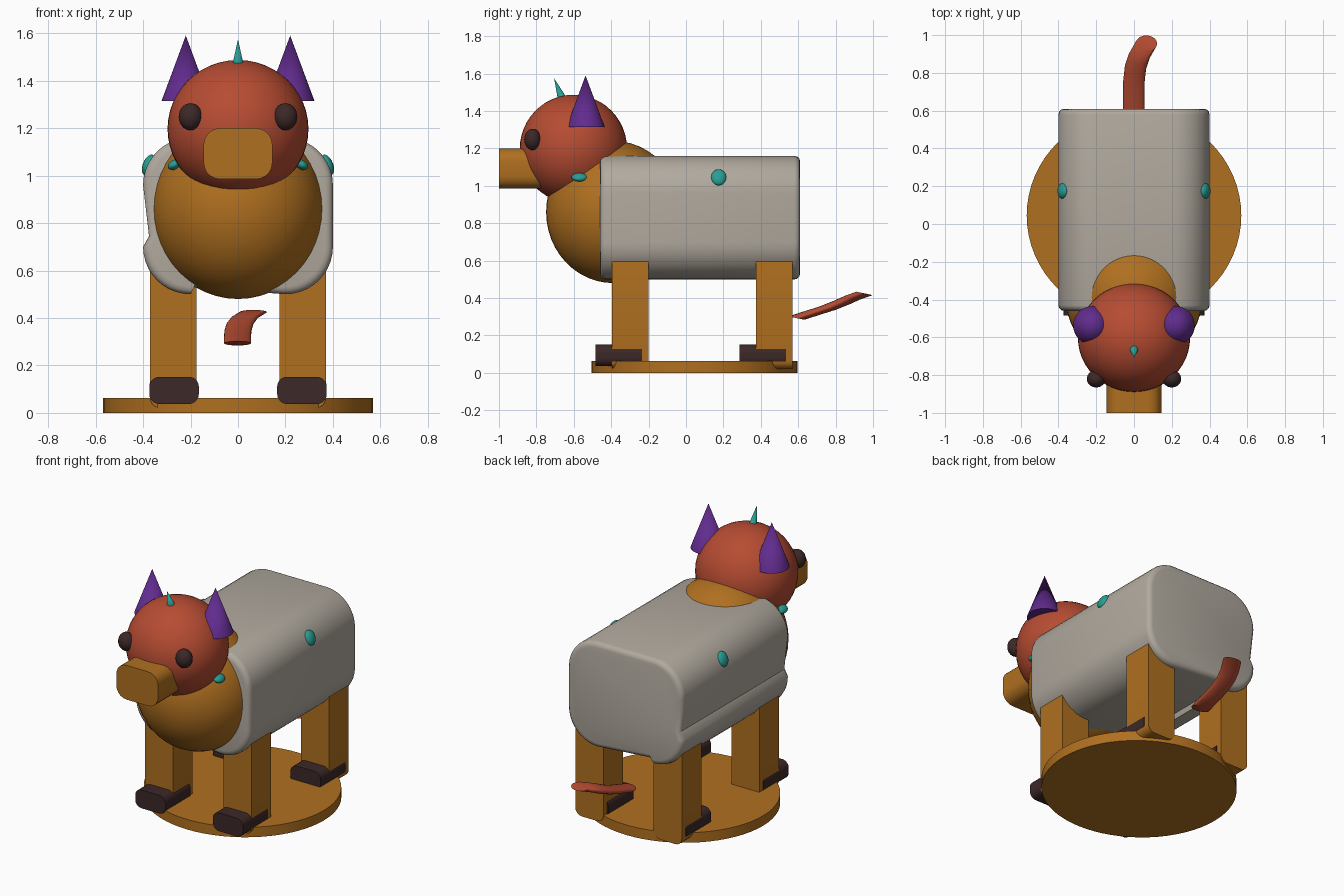
import bpy, bmesh, math
from mathutils import Vector, Matrix

if "Cube" in bpy.data.objects:
    bpy.data.objects.remove(bpy.data.objects["Cube"])


def material(name, rgb):
    m = bpy.data.materials.new(name)
    m.diffuse_color = (*rgb, 1)
    m.use_nodes = True
    m.node_tree.nodes["Principled BSDF"].inputs["Base Color"].default_value = m.diffuse_color
    return m


AMBER = material("amber", (0.43, 0.16, 0.014))
RED = material("brick red", (0.47, 0.072, 0.032))
GREY = material("warm grey", (0.44, 0.40, 0.345))
DARK = material("dark brown", (0.045, 0.021, 0.021))
PURPLE = material("purple", (0.12, 0.025, 0.27))
TEAL = material("teal", (0.022, 0.34, 0.29))


def finish(name, bm, mat, angle=35):
    bmesh.ops.recalc_face_normals(bm, faces=bm.faces[:])
    me = bpy.data.meshes.new(name)
    bm.to_mesh(me)
    bm.free()
    me.materials.append(mat)
    ob = bpy.data.objects.new(name, me)
    bpy.context.collection.objects.link(ob)
    bpy.ops.object.select_all(action='DESELECT')
    ob.select_set(True)
    bpy.context.view_layer.objects.active = ob
    bpy.ops.object.shade_smooth_by_angle(angle=math.radians(angle))
    return ob


def ellipsoid(name, loc, radii, mat, tilt=0, seg=32):
    bm = bmesh.new()
    mtx = (Matrix.Translation(loc) @ Matrix.Rotation(tilt, 4, 'Y')
           @ Matrix.Diagonal((*radii, 1)))
    bmesh.ops.create_uvsphere(bm, u_segments=seg, v_segments=seg // 2,
                              radius=1, matrix=mtx)
    return finish(name, bm, mat)


def cone(name, base, tip, r1, r2, mat, seg=32):
    base, tip = Vector(base), Vector(tip)
    d = tip - base
    bm = bmesh.new()
    mtx = (Matrix.Translation((base + tip) / 2)
           @ d.to_track_quat('Z', 'Y').to_matrix().to_4x4())
    bmesh.ops.create_cone(bm, cap_ends=True, segments=seg, radius1=r1,
                          radius2=r2, depth=d.length, matrix=mtx)
    return finish(name, bm, mat)


def loft(name, rings, mat, angle=35):
    """Skin a list of equal-length point rings and cap both ends."""
    bm = bmesh.new()
    vs = [[bm.verts.new(p) for p in ring] for ring in rings]
    n = len(vs[0])
    for a, b in zip(vs, vs[1:]):
        for i in range(n):
            j = (i + 1) % n
            bm.faces.new((a[i], a[j], b[j], b[i]))
    bm.faces.new(vs[0])
    bm.faces.new(vs[-1])
    return finish(name, bm, mat, angle)


def arc(cx, cz, r, start, steps):
    return [(cx + r * math.cos(math.radians(start + 90 * k / steps)),
             cz + r * math.sin(math.radians(start + 90 * k / steps)))
            for k in range(steps + 1)]


def rounded_prism(name, x0, x1, y0, y1, z0, z1, r, mat):
    """Box whose edges along y are rounded."""
    prof = (arc(x1 - r, z1 - r, r, 0, 5) + arc(x0 + r, z1 - r, r, 90, 5)
            + arc(x0 + r, z0 + r, r, 180, 5) + arc(x1 - r, z0 + r, r, 270, 5))
    return loft(name, [[(x, y, z) for x, z in prof] for y in (y0, y1)], mat)


# Round stand
stand = cone("stand", (0, 0.045, 0), (0, 0.045, 0.063), 1, 1, AMBER, 64)
for v in stand.data.vertices:
    v.co.x *= 0.568
    v.co.y = 0.045 + (v.co.y - 0.045) * 0.55

# Body: rounded section with one proud lower corner, softened end rims
section = (arc(0.2, 0.96, 0.2, 0, 10) + arc(-0.2, 0.96, 0.2, 90, 10)
           + [(-0.375, 0.745)] + arc(-0.2, 0.7, 0.2, 180, 10)
           + [(-0.19, 0.53)] + arc(0.2, 0.7, 0.2, 270, 10))
rims = [(0.03, 0), (0.015, 0.004), (0.004, 0.015), (0, 0.03)]
steps = ([(o, -0.46 + d) for o, d in rims]
         + [(o, 0.61 - d) for o, d in reversed(rims)])
loft("body", [[(x * (0.4 - o) / 0.4, y, 0.83 + (z - 0.83) * (0.33 - o) / 0.33)
               for x, z in section] for o, y in steps], GREY)

# Chest, head and snout
ellipsoid("chest", (0, -0.388, 0.86), (0.362, 0.36, 0.38), AMBER, seg=48)
ellipsoid("head", (0, -0.602, 1.197), (0.297, 0.287, 0.29), RED, seg=48)
rounded_prism("snout", -0.145, 0.145, -1.0, -0.7, 0.985, 1.2, 0.07, AMBER)

# Horn
cone("horn", (0, -0.66, 1.46), (0, -0.705, 1.575), 0.025, 0, TEAL, 16)

# Paired parts
for s, side in ((-1, "left"), (1, "right")):
    ellipsoid(f"eye_{side}", (s * 0.2, -0.82, 1.248),
              (0.05, 0.045, 0.057), DARK)
    cone(f"ear_{side}", (s * 0.22, -0.537, 1.315), (s * 0.22, -0.537, 1.59),
         0.102, 0, PURPLE)
    ellipsoid(f"flank_spot_{side}", (s * 0.377, 0.175, 1.045),
              (0.024, 0.041, 0.046), TEAL, tilt=-s * 0.4)
    ellipsoid(f"neck_spot_{side}", (s * 0.268, -0.57, 1.046),
              (0.03, 0.042, 0.02), TEAL, tilt=s * 0.5)
    for end, y in (("front", -0.395), ("rear", 0.375)):
        xs = sorted((s * 0.175, s * 0.37))
        rounded_prism(f"{end}_leg_{side}", *xs, y, y + 0.195,
                      0.02, 0.66, 0.045, AMBER)
        xs = sorted((s * 0.165, s * 0.374))
        rounded_prism(f"{end}_hoof_{side}", *xs, y - 0.09, y + 0.16,
                      0.037, 0.152, 0.042, DARK)

# Tail: tilted discs swept backwards and to one side
path = [(-0.002, 0.59, 0.293), (-0.002, 0.68, 0.322), (0, 0.76, 0.347),
        (0.008, 0.83, 0.375), (0.028, 0.89, 0.402), (0.065, 0.955, 0.425)]
rings = []
for x, y, z in path:
    ring = []
    for k in range(24):
        a = math.tau * k / 24
        ring.append((x + 0.057 * math.cos(a), y + 0.043 * math.sin(a),
                     z - 0.009 * math.sin(a)))
    rings.append(ring)
loft("tail", rings, RED, 40)
